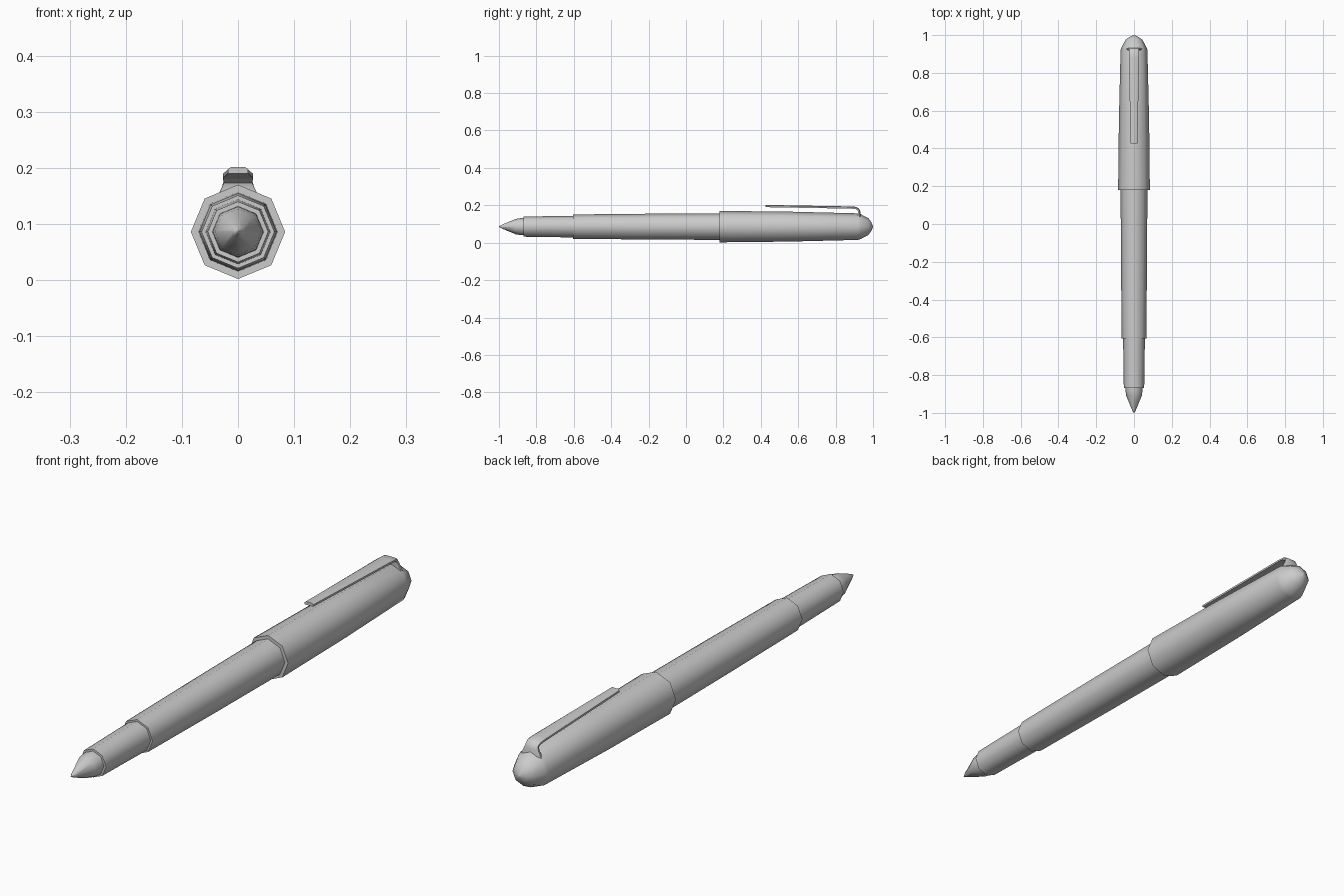
import bpy, bmesh, math

if "Cube" in bpy.data.objects:
    bpy.data.objects.remove(bpy.data.objects["Cube"])

AXIS_Z = 0.086
SIDES = 8


def finish(name, bm, angle=50):
    bmesh.ops.recalc_face_normals(bm, faces=bm.faces)
    mesh = bpy.data.meshes.new(name)
    bm.to_mesh(mesh)
    bm.free()
    ob = bpy.data.objects.new(name, mesh)
    bpy.context.collection.objects.link(ob)
    bpy.ops.object.select_all(action='DESELECT')
    ob.select_set(True)
    bpy.context.view_layer.objects.active = ob
    bpy.ops.object.shade_smooth_by_angle(angle=math.radians(angle))
    return ob


def skin(bm, rings):
    for a, b in zip(rings, rings[1:]):
        n = len(a)
        for i in range(n):
            j = (i + 1) % n
            bm.faces.new((a[i], a[j], b[j], b[i]))
    bm.faces.new(rings[0])
    bm.faces.new(rings[-1])


def lathe(name, profile):
    """Eight-sided turned part from (y, radius) pairs along the pen axis."""
    bm = bmesh.new()
    rings = []
    for y, r in profile:
        rings.append([bm.verts.new((r * math.cos(math.tau * i / SIDES), y,
                                    AXIS_Z + r * math.sin(math.tau * i / SIDES)))
                      for i in range(SIDES)])
    skin(bm, rings)
    bmesh.ops.remove_doubles(bm, verts=bm.verts, dist=0.0002)
    return finish(name, bm)


# Writing tip
lathe("tip", [(-1.0, 0.002), (-0.985, 0.010), (-0.91, 0.041), (-0.885, 0.045), (-0.86, 0.046)])
# Grip section
lathe("grip", [(-0.868, 0.046), (-0.868, 0.054), (-0.59, 0.058)])
# Barrel
lathe("barrel", [(-0.605, 0.056), (-0.605, 0.065), (-0.2, 0.069), (0.2, 0.071)])
# Cap with rounded end
lathe("cap", [(0.18, 0.069), (0.18, 0.084), (0.55, 0.080), (0.92, 0.071), (0.935, 0.066),
              (0.975, 0.045), (0.99, 0.025), (1.0, 0.002)])

# Clip: chamfered strip swept along the cap, bent down into a flared foot
# (y, z, half width, outward normal angle in the yz plane)
path = [(0.425, 0.196, 0.018, 90), (0.88, 0.188, 0.027, 90), (0.908, 0.186, 0.027, 75),
        (0.922, 0.177, 0.025, 40), (0.926, 0.165, 0.029, 5), (0.926, 0.132, 0.045, 0)]
half = 0.006
section = [(-1, -1), (-1, 0.2), (-0.7, 1), (0.7, 1), (1, 0.2), (1, -1)]
bm = bmesh.new()
rings = []
for y, z, w, deg in path:
    c, s = math.cos(math.radians(deg)), math.sin(math.radians(deg))
    rings.append([bm.verts.new((u * w, y + v * half * c, z + v * half * s))
                  for u, v in section])
skin(bm, rings)
finish("clip", bm, 40)
